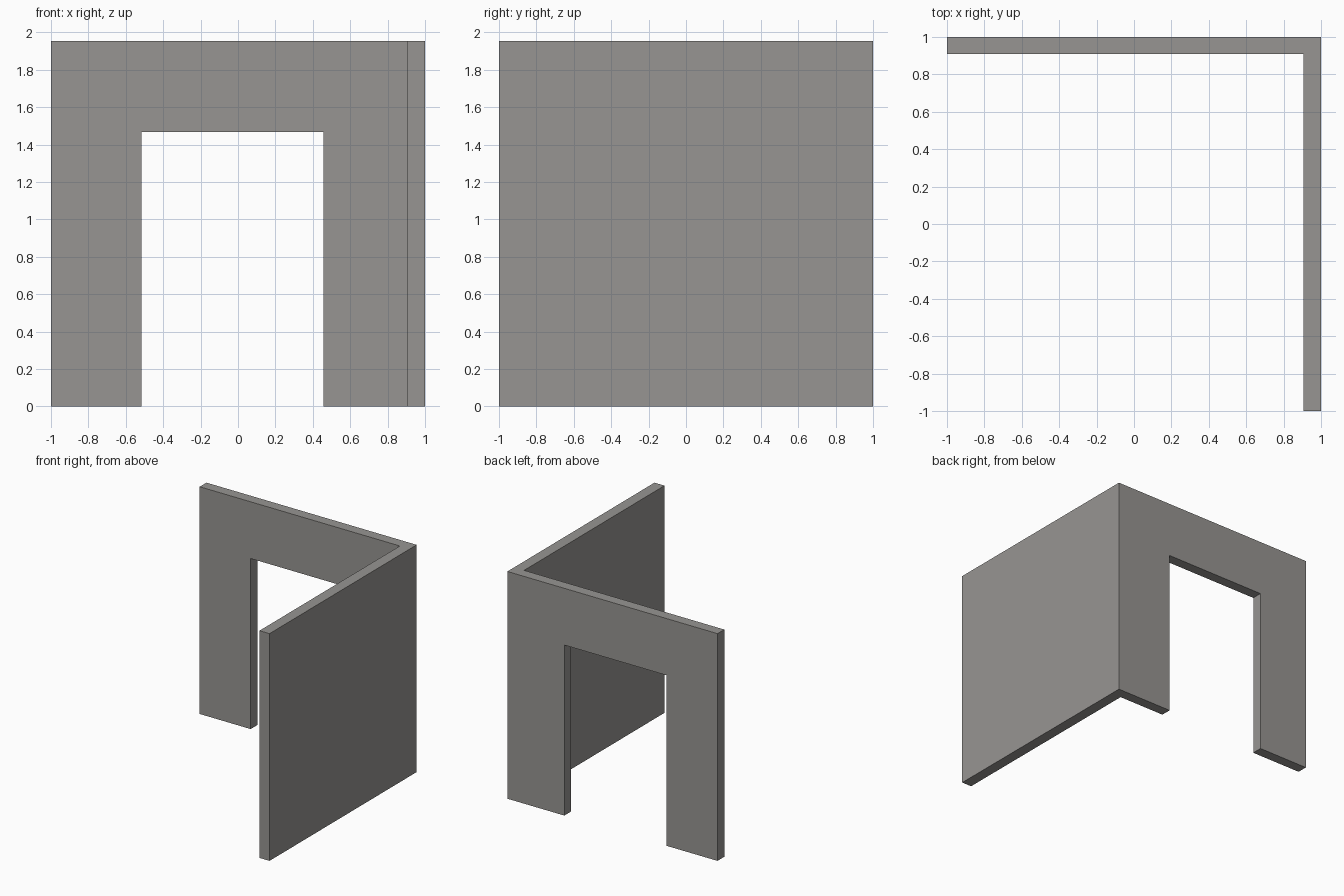
import bpy
import bmesh

if "Cube" in bpy.data.objects:
    bpy.data.objects.remove(bpy.data.objects["Cube"])

HEIGHT = 1.955
INNER_X, INNER_Y = 0.905, 0.908          # inside faces of the two walls
DOOR_LEFT, DOOR_RIGHT, DOOR_TOP = -0.515, 0.458, 1.467

stone = bpy.data.materials.new("warm grey")
stone.diffuse_color = (0.31, 0.30, 0.288, 1.0)
stone.use_nodes = True
stone.node_tree.nodes["Principled BSDF"].inputs["Base Color"].default_value = stone.diffuse_color


def extrude_plan(name, outline, z0, z1):
    """Solid prism from a flat plan outline."""
    bm = bmesh.new()
    base = bm.faces.new([bm.verts.new((x, y, z0)) for x, y in outline])
    top = bmesh.ops.extrude_face_region(bm, geom=[base], use_keep_orig=True)["geom"]
    for v in top:
        if isinstance(v, bmesh.types.BMVert):
            v.co.z = z1
    bmesh.ops.recalc_face_normals(bm, faces=bm.faces[:])
    mesh = bpy.data.meshes.new(name)
    bm.to_mesh(mesh)
    bm.free()
    obj = bpy.data.objects.new(name, mesh)
    bpy.context.collection.objects.link(obj)
    return obj


# Corner walls: one continuous L-shaped plan
walls = extrude_plan("corner_walls", [
    (-1, 1), (-1, INNER_Y), (INNER_X, INNER_Y),
    (INNER_X, -1), (1, -1), (1, 1)], 0, HEIGHT)
walls.data.materials.append(stone)

# Doorway cut through the back wall
cutter = extrude_plan("doorway_cutter", [
    (DOOR_LEFT, 0.7), (DOOR_RIGHT, 0.7),
    (DOOR_RIGHT, 1.2), (DOOR_LEFT, 1.2)], -0.2, DOOR_TOP)
cutter.hide_render = True
cutter.data.materials.append(stone)

cut = walls.modifiers.new("doorway", 'BOOLEAN')
cut.operation = 'DIFFERENCE'
cut.solver = 'EXACT'
cut.object = cutter
bpy.context.view_layer.objects.active = walls
walls.select_set(True)
bpy.ops.object.modifier_apply(modifier=cut.name)
bpy.data.objects.remove(cutter)
